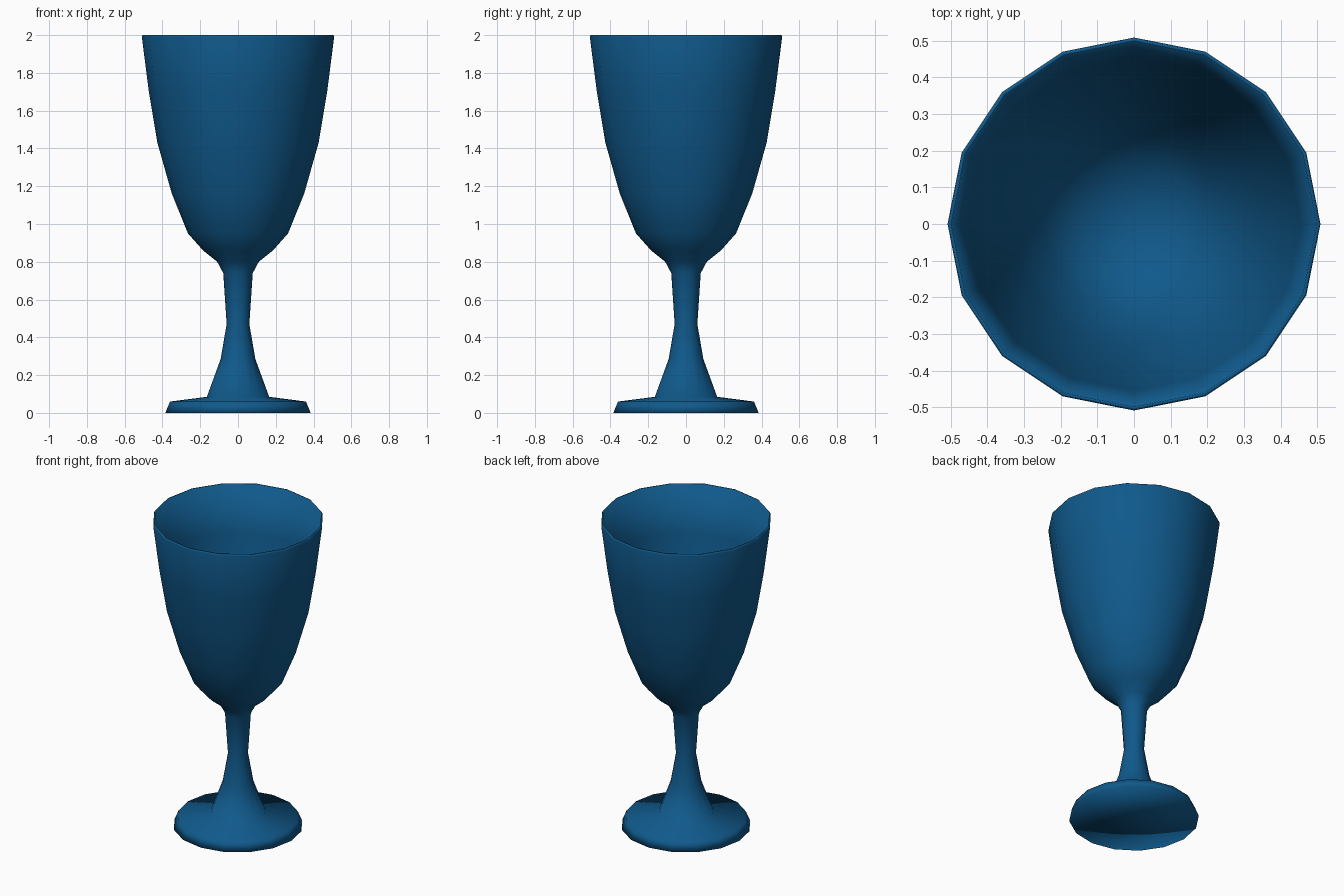
import bpy
import bmesh
import math

cube = bpy.data.objects.get("Cube")
if cube:
    bpy.data.objects.remove(cube, do_unlink=True)

SIDES = 16

# Blue glaze
blue = bpy.data.materials.new("deep_blue")
blue.use_nodes = True
colour = (0.005, 0.1, 0.26, 1)
blue.diffuse_color = colour
blue.node_tree.nodes["Principled BSDF"].inputs["Base Color"].default_value = colour


def lathe(name, profile):
    """Spin a profile of (radius, height) points about z; radius 0 closes an end."""
    bm = bmesh.new()
    rings = []
    for r, z in profile:
        count = SIDES if r else 1
        rings.append([bm.verts.new((r * math.cos(math.tau * i / SIDES),
                                    r * math.sin(math.tau * i / SIDES), z))
                      for i in range(count)])
    for a, b in zip(rings, rings[1:]):
        for i in range(SIDES):
            j = (i + 1) % SIDES
            if len(a) == 1:
                corners = (a[0], b[j], b[i])
            elif len(b) == 1:
                corners = (a[i], a[j], b[0])
            else:
                corners = (a[i], a[j], b[j], b[i])
            bm.faces.new(corners).smooth = True
    bmesh.ops.recalc_face_normals(bm, faces=bm.faces)
    mesh = bpy.data.meshes.new(name)
    bm.to_mesh(mesh)
    bm.free()
    mesh.materials.append(blue)
    obj = bpy.data.objects.new(name, mesh)
    bpy.context.collection.objects.link(obj)
    return obj


# Profile sections, from the underside up the outside and down into the bowl
foot = [(0, 0), (0.385, 0), (0.36, 0.06), (0.165, 0.085)]
stem = [(0.092, 0.285), (0.06, 0.47), (0.078, 0.74)]
bowl_outside = [(0.11, 0.8), (0.185, 0.86), (0.265, 0.95), (0.35, 1.16),
                (0.427, 1.43), (0.472, 1.7), (0.509, 1.99)]
rim = [(0.506, 2), (0.499, 2)]
bowl_inside = [(0.455, 1.7), (0.41, 1.43), (0.335, 1.17), (0.25, 0.97),
               (0.17, 0.89), (0.08, 0.85), (0, 0.84)]

lathe("goblet", foot + stem + bowl_outside + rim + bowl_inside)
